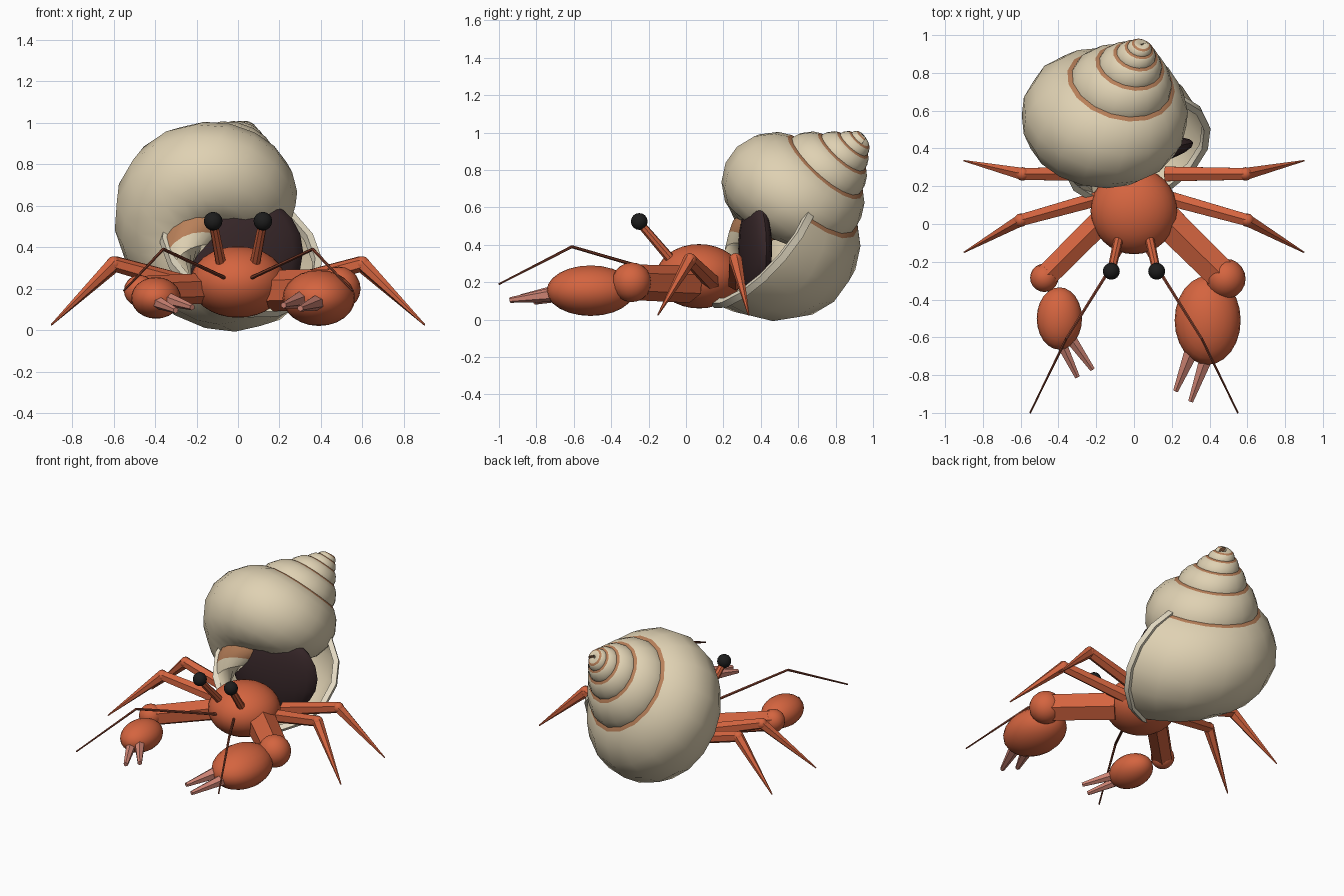
import bpy, bmesh, math
from mathutils import Matrix, Vector

cube = bpy.data.objects.get("Cube")
if cube:
    bpy.data.objects.remove(cube, do_unlink=True)


def material(name, r, g, b):
    m = bpy.data.materials.new(name)
    m.use_nodes = True
    m.diffuse_color = (r, g, b, 1)
    m.node_tree.nodes["Principled BSDF"].inputs["Base Color"].default_value = (r, g, b, 1)
    return m


ORANGE = material("crab_orange", 0.66, 0.128, 0.05)
SALMON = material("finger_salmon", 0.62, 0.23, 0.175)
CREAM = material("shell_cream", 0.74, 0.64, 0.45)
PALE = material("lip_cream", 0.78, 0.71, 0.55)
BROWN = material("suture_brown", 0.48, 0.215, 0.1)
DARK = material("opening_dark", 0.04, 0.021, 0.023)
BLACK = material("eye_black", 0.012, 0.012, 0.012)
FEELER = material("feeler_brown", 0.24, 0.055, 0.028)


def finish(name, bm, *mats):
    bmesh.ops.recalc_face_normals(bm, faces=bm.faces)
    mesh = bpy.data.meshes.new(name)
    bm.to_mesh(mesh)
    bm.free()
    obj = bpy.data.objects.new(name, mesh)
    bpy.context.collection.objects.link(obj)
    for m in mats:
        mesh.materials.append(m)
    bpy.ops.object.select_all(action="DESELECT")
    obj.select_set(True)
    bpy.context.view_layer.objects.active = obj
    bpy.ops.object.shade_smooth_by_angle(angle=math.radians(35))
    return obj


def ball(name, center, radii, mat, segments=24, yaw=0):
    bm = bmesh.new()
    bmesh.ops.create_uvsphere(bm, u_segments=segments, v_segments=segments // 2, radius=1)
    bmesh.ops.scale(bm, vec=radii, verts=bm.verts)
    bmesh.ops.rotate(bm, matrix=Matrix.Rotation(math.radians(yaw), 3, "Z"), verts=bm.verts)
    bmesh.ops.translate(bm, vec=center, verts=bm.verts)
    return finish(name, bm, mat)


def rod(name, start, end, r1, r2, mat, sides=6):
    start, end = Vector(start), Vector(end)
    bm = bmesh.new()
    bmesh.ops.create_cone(bm, cap_ends=True, segments=sides, radius1=r1, radius2=r2,
                          depth=(end - start).length)
    turn = (end - start).to_track_quat("Z", "Y")
    for v in bm.verts:
        v.co = turn @ v.co + (start + end) / 2
    return finish(name, bm, mat)


# Shell: circular section swept on a growing spiral around a tilted axis
APEX = Vector((0.06, 0.99, 1.01))
AXIS = Vector((0.272, 0.708, 0.652)).normalized()
FRONT = Vector((0.31, -0.70, 0.66))
FRONT = (FRONT - AXIS * FRONT.dot(AXIS)).normalized()
SIDE = AXIS.cross(FRONT)
GROWTH, TURNS, STEPS = 1.6, 5, 17
SUTURE, BAND_END = 151.5, 303
ANGLES = sorted([i * 22.5 for i in range(16)] + [SUTURE, BAND_END])


def shell_point(turn, angle, swell=1.0):
    size = GROWTH ** turn
    theta, phi = turn * math.tau, math.radians(angle)
    out = SIDE * math.cos(theta) + FRONT * math.sin(theta)
    drop = 0.84 + 0.39 * swell * math.cos(phi)
    reach = 0.2 + 0.39 * swell * math.sin(phi)
    return APEX + size * (out * reach - AXIS * drop)


bm = bmesh.new()
rings = []
for i in range(TURNS * STEPS + 1):
    turn = i / STEPS - TURNS
    # The suture band widens, relative to the whorl, towards the tip
    suture = 157.5 - 6 * GROWTH ** (-turn / 2)
    rings.append([bm.verts.new(shell_point(turn, suture if a == SUTURE else a))
                  for a in ANGLES])
n = len(ANGLES)
for low, high in zip(rings, rings[1:]):
    for j, a in enumerate(ANGLES):
        k = (j + 1) % n
        face = bm.faces.new((low[j], low[k], high[k], high[j]))
        face.material_index = int(a == SUTURE or 270 <= a < BAND_END)
bm.faces.new(rings[0]).material_index = 1
finish("shell", bm, CREAM, BROWN)

# Thick rim around the shell opening
bm = bmesh.new()
rim = []
for i in range(16):
    a = i * 22.5
    rim.append([bm.verts.new(shell_point(0, a, s) + FRONT * f)
                for s, f in ((0.95, -0.02), (1.04, -0.02), (1.04, 0.02), (0.95, 0.02))])
for i in range(16):
    p, q = rim[i], rim[(i + 1) % 16]
    for j in range(4):
        k = (j + 1) % 4
        bm.faces.new((p[j], p[k], q[k], q[j]))
finish("shell_lip", bm, PALE)
ball("shell_opening", (0.03, 0.37, 0.38), (0.29, 0.07, 0.27), DARK, 20, yaw=12)

# Body
ball("body", (0, 0.07, 0.232), (0.23, 0.23, 0.172), ORANGE, 32)

# Eyes, feelers and walking legs on both sides
for side, label in ((1, "left"), (-1, "right")):
    def at(x, y, z):
        return (side * x, y, z)

    rod(f"{label}_eye_stalk", at(0.08, -0.07, 0.31), at(0.12, -0.25, 0.52), 0.026, 0.022, ORANGE, 8)
    ball(f"{label}_eye", at(0.12, -0.25, 0.525), (0.045,) * 3, BLACK, 16)
    rod(f"{label}_feeler_base", at(0.06, -0.13, 0.25), at(0.36, -0.61, 0.39), 0.01, 0.008, FEELER)
    rod(f"{label}_feeler_tip", at(0.36, -0.61, 0.39), at(0.55, -1.0, 0.19), 0.008, 0.005, FEELER)
    for pair, hip, knee, foot in (
            ("front", at(0.17, 0.14, 0.2), at(0.6, 0.02, 0.32), at(0.9, -0.15, 0.025)),
            ("rear", at(0.17, 0.265, 0.2), at(0.59, 0.265, 0.32), at(0.9, 0.335, 0.025))):
        rod(f"{label}_{pair}_leg_upper", hip, knee, 0.045, 0.036, ORANGE)
        ball(f"{label}_{pair}_leg_knee", knee, (0.036,) * 3, ORANGE, 12)
        rod(f"{label}_{pair}_leg_lower", knee, foot, 0.036, 0.004, ORANGE)

# Claws: a large left one and a small right one
claws = (
    ("left", (0.17, 0.02, 0.19), (0.485, -0.29, 0.2), 0.1, 0.106,
     (0.39, -0.51, 0.155), (0.175, 0.235, 0.135), 0.045,
     ((0.31, -0.66, 0.15), (0.22, -0.885, 0.12)), ((0.4, -0.66, 0.14), (0.3, -0.94, 0.105))),
    ("right", (-0.17, 0.02, 0.2), (-0.475, -0.285, 0.19), 0.074, 0.075,
     (-0.395, -0.5, 0.155), (0.12, 0.165, 0.1), 0.035,
     ((-0.34, -0.6, 0.15), (-0.22, -0.77, 0.11)), ((-0.4, -0.6, 0.14), (-0.3, -0.81, 0.095))),
)
for label, shoulder, wrist, arm_r, wrist_r, palm, palm_r, finger_r, inner, outer in claws:
    rod(f"{label}_arm", shoulder, wrist, arm_r, arm_r * 0.95, ORANGE)
    ball(f"{label}_wrist", wrist, (wrist_r,) * 3, ORANGE, 20)
    ball(f"{label}_claw", palm, palm_r, ORANGE)
    for tag, (base, tip) in (("inner", inner), ("outer", outer)):
        rod(f"{label}_{tag}_finger", base, tip, finger_r, 0.015, SALMON)
